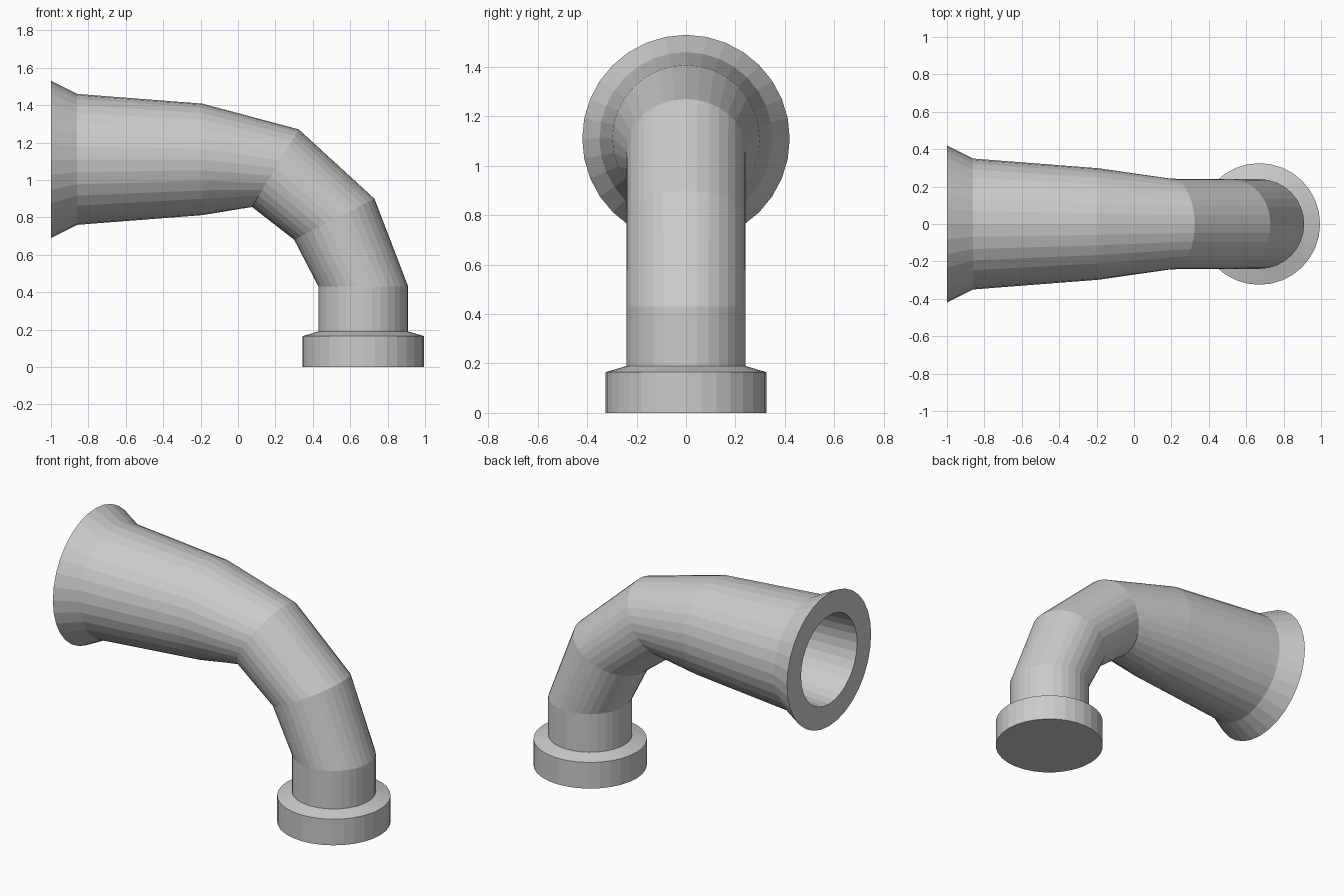
import bpy, bmesh
from math import sin, cos, radians, pi

if "Cube" in bpy.data.objects:
    bpy.data.objects.remove(bpy.data.objects["Cube"])

SIDES = 32


def loft(name, rings, cap_start=False, cap_end=False):
    """Join circular rings given as (x, z, radius, tilt in degrees)."""
    bm = bmesh.new()
    loops = []
    for x, z, r, tilt in rings:
        a = radians(tilt)
        loop = []
        for i in range(SIDES):
            t = 2 * pi * i / SIDES
            loop.append(bm.verts.new((x + r * cos(t) * cos(a), r * sin(t),
                                      z + r * cos(t) * sin(a))))
        loops.append(loop)
    for lo, hi in zip(loops, loops[1:]):
        for i in range(SIDES):
            j = (i + 1) % SIDES
            bm.faces.new((lo[i], lo[j], hi[j], hi[i]))
    if cap_start:
        bm.faces.new(loops[0][::-1])
    if cap_end:
        bm.faces.new(loops[-1])
    bmesh.ops.recalc_face_normals(bm, faces=bm.faces)
    mesh = bpy.data.meshes.new(name)
    bm.to_mesh(mesh)
    bm.free()
    obj = bpy.data.objects.new(name, mesh)
    bpy.context.collection.objects.link(obj)
    return obj


# Bent pipe: outside from the collar to the flared mouth, then back down the bore
outside = [
    (0.67, 0.18, 0.24, 0),
    (0.67, 0.43, 0.24, 0),
    (0.515, 0.79, 0.241, 27),
    (0.20, 1.063, 0.242, 59),
    (-0.19, 1.11, 0.298, 90),
    (-0.86, 1.11, 0.35, 90),
    (-1.0, 1.11, 0.42, 90),
]
bore = [
    (-1.0, 1.11, 0.28, 90),
    (-0.19, 1.11, 0.235, 90),
    (0.20, 1.063, 0.185, 59),
    (0.515, 0.79, 0.18, 27),
    (0.67, 0.43, 0.18, 0),
    (0.67, 0.20, 0.18, 0),
]
loft("bent_pipe", outside + bore, cap_start=True, cap_end=True)

# Base collar with a shallow chamfered top
loft("base_collar", [
    (0.67, 0.0, 0.325, 0),
    (0.67, 0.165, 0.325, 0),
    (0.67, 0.19, 0.24, 0),
], cap_start=True, cap_end=True)
